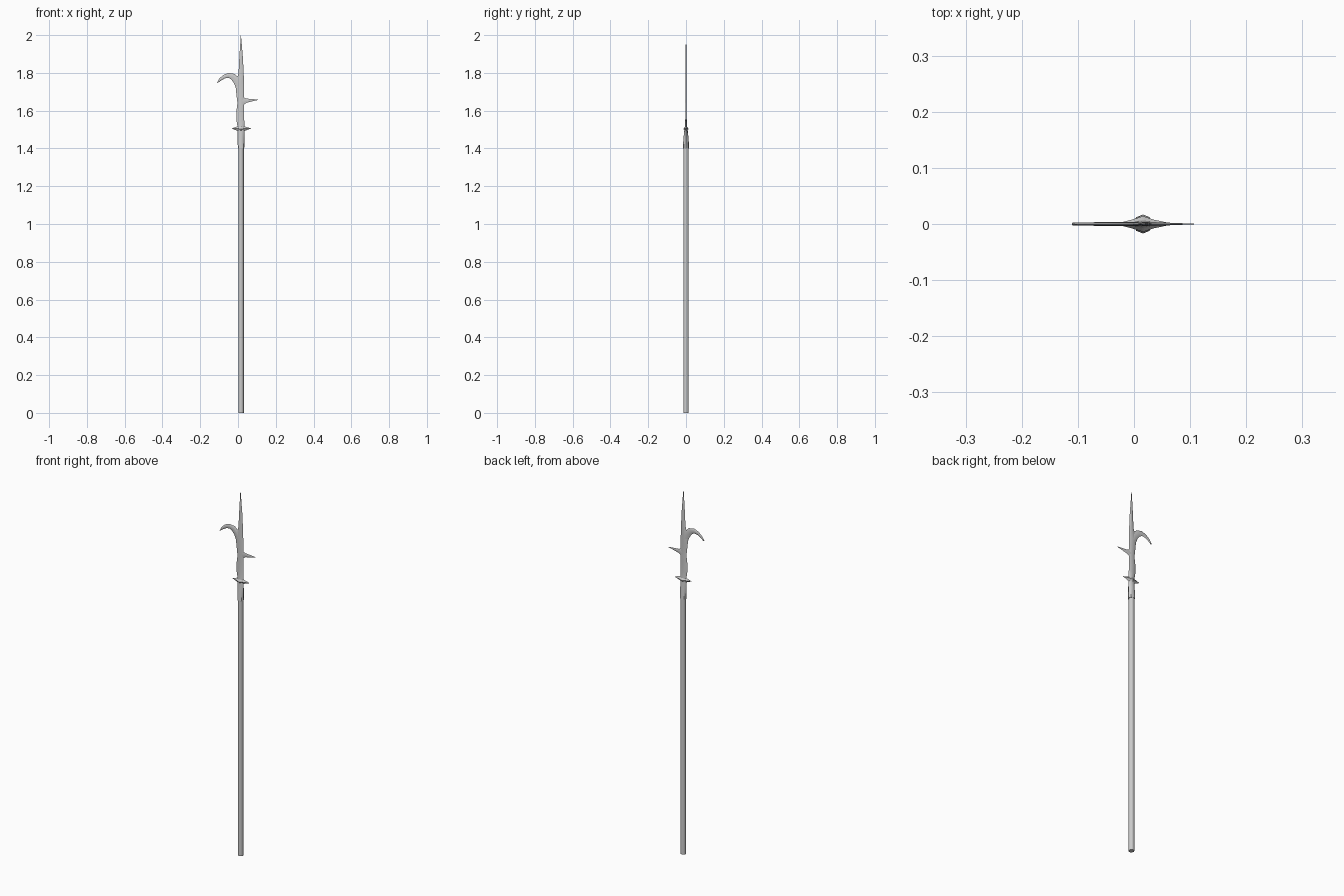
import bpy, bmesh, math
from mathutils import Vector

CX = 0.016  # shaft axis


def loft(name, stations, sides=8, smooth=40):
    """Skin rings; station = (x, z, half width in xz plane, half thickness in y)."""
    bm = bmesh.new()
    pts = [Vector((s[0], 0, s[1])) for s in stations]
    rings = []
    for i, (x, z, w, t) in enumerate(stations):
        d = (pts[min(i + 1, len(pts) - 1)] - pts[max(i - 1, 0)]).normalized()
        side = Vector((d.z, 0, -d.x))
        ring = []
        for k in range(sides):
            a = 2 * math.pi * k / sides
            ring.append(bm.verts.new(pts[i] + side * w * math.cos(a) + Vector((0, t * math.sin(a), 0))))
        rings.append(ring)
    for a, b in zip(rings, rings[1:]):
        for k in range(sides):
            n = (k + 1) % sides
            bm.faces.new((a[k], a[n], b[n], b[k]))
    bm.faces.new(rings[0][::-1])
    bm.faces.new(rings[-1])
    bmesh.ops.recalc_face_normals(bm, faces=bm.faces)
    me = bpy.data.meshes.new(name)
    bm.to_mesh(me)
    bm.free()
    ob = bpy.data.objects.new(name, me)
    bpy.context.collection.objects.link(ob)
    bpy.context.view_layer.objects.active = ob
    ob.select_set(True)
    bpy.ops.object.shade_smooth_by_angle(angle=math.radians(smooth))
    ob.select_set(False)
    return ob


# wooden pole
loft("shaft", [(CX, 0, 0.0145, 0.0145), (CX, 1.41, 0.0145, 0.0145)], 8, 50)

# socket flattening into the blade, then tapering to the top spike: z, left x, right x, half thickness
profile = [
    (1.40, -0.001, 0.033, 0.017),
    (1.46, -0.002, 0.034, 0.013),
    (1.52, -0.003, 0.034, 0.006),
    (1.55, -0.008, 0.033, 0.004),
    (1.60, -0.008, 0.032, 0.0035),
    (1.64, -0.003, 0.032, 0.0035),
    (1.70, -0.010, 0.033, 0.0035),
    (1.74, -0.014, 0.032, 0.0035),
    (1.775, -0.003, 0.031, 0.0035),
    (1.80, 0.003, 0.030, 0.0033),
    (1.88, 0.007, 0.026, 0.0025),
    (2.00, 0.0147, 0.0157, 0.0005),
]
loft("blade", [((l + r) / 2, z, (r - l) / 2, t) for z, l, r, t in profile])

# curved back hook
loft("hook", [
    (0.010, 1.725, 0.022, 0.0033),
    (-0.006, 1.757, 0.019, 0.0033),
    (-0.027, 1.780, 0.017, 0.0033),
    (-0.050, 1.787, 0.013, 0.0033),
    (-0.074, 1.780, 0.010, 0.0031),
    (-0.094, 1.765, 0.007, 0.0029),
    (-0.109, 1.748, 0.002, 0.0026),
])

# side spike
loft("side_spike", [
    (0.015, 1.650, 0.024, 0.0033),
    (0.032, 1.652, 0.018, 0.0033),
    (0.045, 1.653, 0.011, 0.003),
    (0.107, 1.658, 0.001, 0.0005),
], 4, 30)

# pair of small lugs on the socket
for name, tip in (("left_lug", -0.032), ("right_lug", 0.068)):
    base = -0.003 if tip < 0 else 0.034
    loft(name, [
        (CX, 1.503, 0.022, 0.014),
        (base, 1.505, 0.012, 0.008),
        (tip, 1.506, 0.001, 0.0008),
    ], 4, 30)
